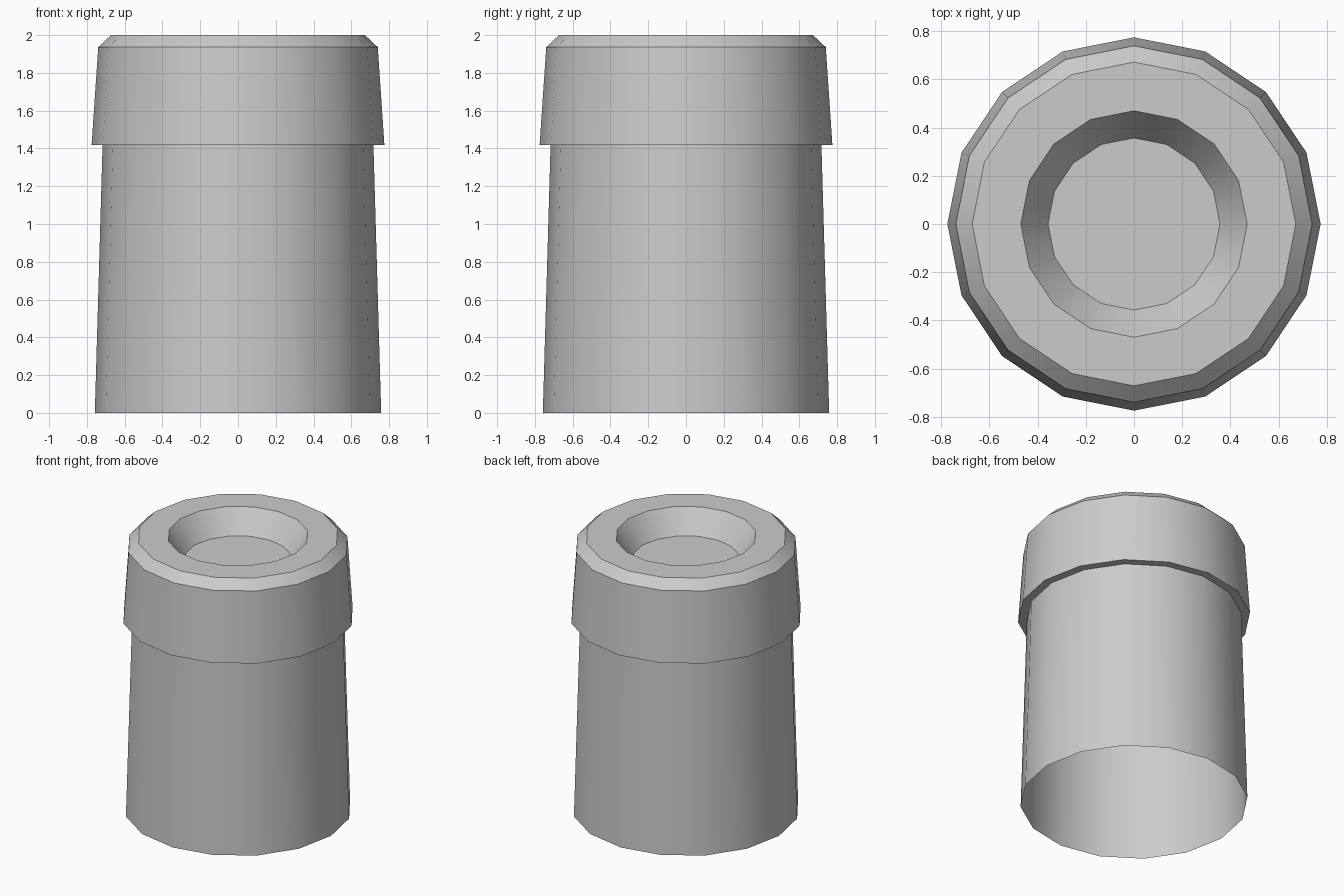
import bpy, bmesh
from math import cos, sin, pi, radians

if "Cube" in bpy.data.objects:
    bpy.data.objects.remove(bpy.data.objects["Cube"])

SIDES = 16


def lathe(name, profile, fill_end=False):
    """Revolve (radius, z) points around z, optionally closing the last ring."""
    bm = bmesh.new()
    rings = [[bm.verts.new((r * cos(2 * pi * i / SIDES), r * sin(2 * pi * i / SIDES), z))
              for i in range(SIDES)] for r, z in profile]
    for a, b in zip(rings, rings[1:]):
        for i in range(SIDES):
            j = (i + 1) % SIDES
            bm.faces.new((a[i], a[j], b[j], b[i]))
    if fill_end:
        bm.faces.new(rings[-1])
    mesh = bpy.data.meshes.new(name)
    bm.to_mesh(mesh)
    bm.free()
    obj = bpy.data.objects.new(name, mesh)
    bpy.context.collection.objects.link(obj)
    bpy.ops.object.select_all(action='DESELECT')
    obj.select_set(True)
    bpy.context.view_layer.objects.active = obj
    bpy.ops.object.shade_smooth_by_angle(angle=radians(30))
    return obj


# Open-bottomed tapered sleeve, overhanging collar, chamfered rim and dished top
lathe("capped_sleeve", [
    (0.758, 0.0), (0.717, 1.419),      # sleeve
    (0.775, 1.419), (0.74, 1.936),     # collar
    (0.672, 2.0), (0.47, 2.0),         # chamfer and rim
    (0.357, 1.835),                    # recess
], fill_end=True)
